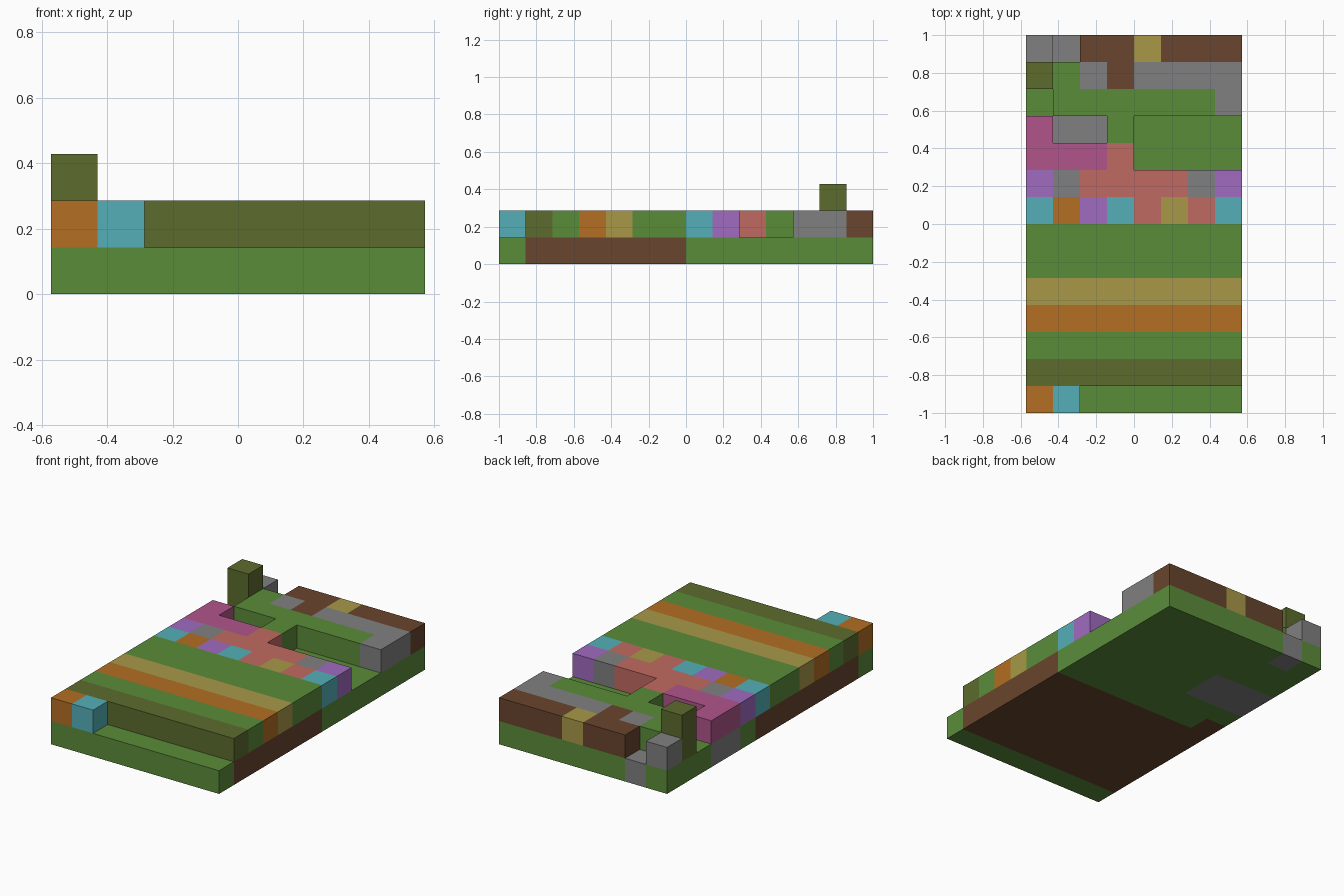
import bpy
import bmesh
from mathutils import Vector

cube = bpy.data.objects.get("Cube")
if cube:
    bpy.data.objects.remove(cube, do_unlink=True)

CELL = 1 / 7
COLS, ROWS = 8, 14

# Colours: map letter -> (name, sRGB hex)
PALETTE = {
    "g": ("grass green", "5B8C3A"),
    "b": ("earth brown", "69452D"),
    "o": ("olive", "5C6C2D"),
    "n": ("orange", "B36E22"),
    "c": ("cyan", "55AFB8"),
    "y": ("straw yellow", "A89848"),
    "s": ("stone grey", "808080"),
    "m": ("magenta", "B0558A"),
    "p": ("purple", "A06BC0"),
    "r": ("coral red", "C06A62"),
}

# Block maps, back row first, columns running from -x to +x; "." is empty
BASE = """
gsgggggg
gggggggg
gggggggg
sssggggg
sssggggg
gggggggg
bggggggg
bbbbbbbb
bbbbbbbb
bbbbbbbb
bbbbbbbb
bbbbbbbb
bbbbbbbb
gggggggg
""".split()

SURFACE = """
s.bbybbb
ogsbssss
.ggggggs
m..g....
mmmr....
psrrrrsp
cnpcryrc
gggggggg
gggggggg
yyyyyyyy
nnnnnnnn
gggggggg
oooooooo
nc......
""".split()


def linear(hexcode):
    vals = [int(hexcode[i:i + 2], 16) / 255 for i in (0, 2, 4)]
    return [v / 12.92 if v < 0.04 else ((v + 0.055) / 1.055) ** 2.4 for v in vals] + [1]


def make_material(name, hexcode):
    mat = bpy.data.materials.new(name)
    mat.use_nodes = True
    mat.diffuse_color = linear(hexcode)
    bsdf = next(n for n in mat.node_tree.nodes if n.type == "BSDF_PRINCIPLED")
    bsdf.inputs["Base Color"].default_value = linear(hexcode)
    return mat


materials = {key: make_material(*spec) for key, spec in PALETTE.items()}

# All blocks by cell position
blocks = {}
for level, layer in enumerate((BASE, SURFACE)):
    for row, line in enumerate(reversed(layer)):
        for col, key in enumerate(line):
            if key != ".":
                blocks[col, row, level] = key
blocks[0, ROWS - 2, 2] = "o"  # top of the tower

AXES = [Vector(a) for a in ((1, 0, 0), (0, 1, 0), (0, 0, 1))]


def build_part(name, belongs):
    """Outer faces of the chosen blocks, merged into flat single-colour areas."""
    cells = {pos: key for pos, key in blocks.items() if belongs(*pos)}
    keys = sorted(set(cells.values()))
    bm = bmesh.new()
    for pos, key in cells.items():
        centre = Vector(pos) + Vector((0.5, 0.5, 0.5))
        for i, axis in enumerate(AXES):
            u, v = AXES[(i + 1) % 3] / 2, AXES[(i + 2) % 3] / 2
            for side in (1, -1):
                if tuple(int(c) for c in Vector(pos) + axis * side) in blocks:
                    continue
                mid = centre + axis * side / 2
                corners = [mid - u - v, mid + u - v, mid + u + v, mid - u + v]
                face = bm.faces.new([bm.verts.new(c) for c in corners[::side]])
                face.material_index = keys.index(key)
    bmesh.ops.remove_doubles(bm, verts=bm.verts, dist=0.01)
    bmesh.ops.dissolve_limit(bm, angle_limit=0.01, verts=bm.verts, edges=bm.edges,
                             delimit={"MATERIAL"})
    for vert in bm.verts:
        vert.co = (vert.co - Vector((COLS / 2, ROWS / 2, 0))) * CELL
    mesh = bpy.data.meshes.new(name)
    bm.to_mesh(mesh)
    bm.free()
    for key in keys:
        mesh.materials.append(materials[key])
    bpy.context.collection.objects.link(bpy.data.objects.new(name, mesh))


def is_tower(col, row, level):
    return col == 0 and row == ROWS - 2 and level > 0


# Ground slab, striped front field, mosaic middle, back terrace and corner tower
build_part("base_slab", lambda c, r, l: l == 0)
build_part("striped_field", lambda c, r, l: l == 1 and r < 7)
build_part("mosaic_band", lambda c, r, l: l == 1 and 7 <= r < 11)
build_part("back_terrace", lambda c, r, l: l == 1 and r >= 11 and not is_tower(c, r, l))
build_part("corner_tower", is_tower)
